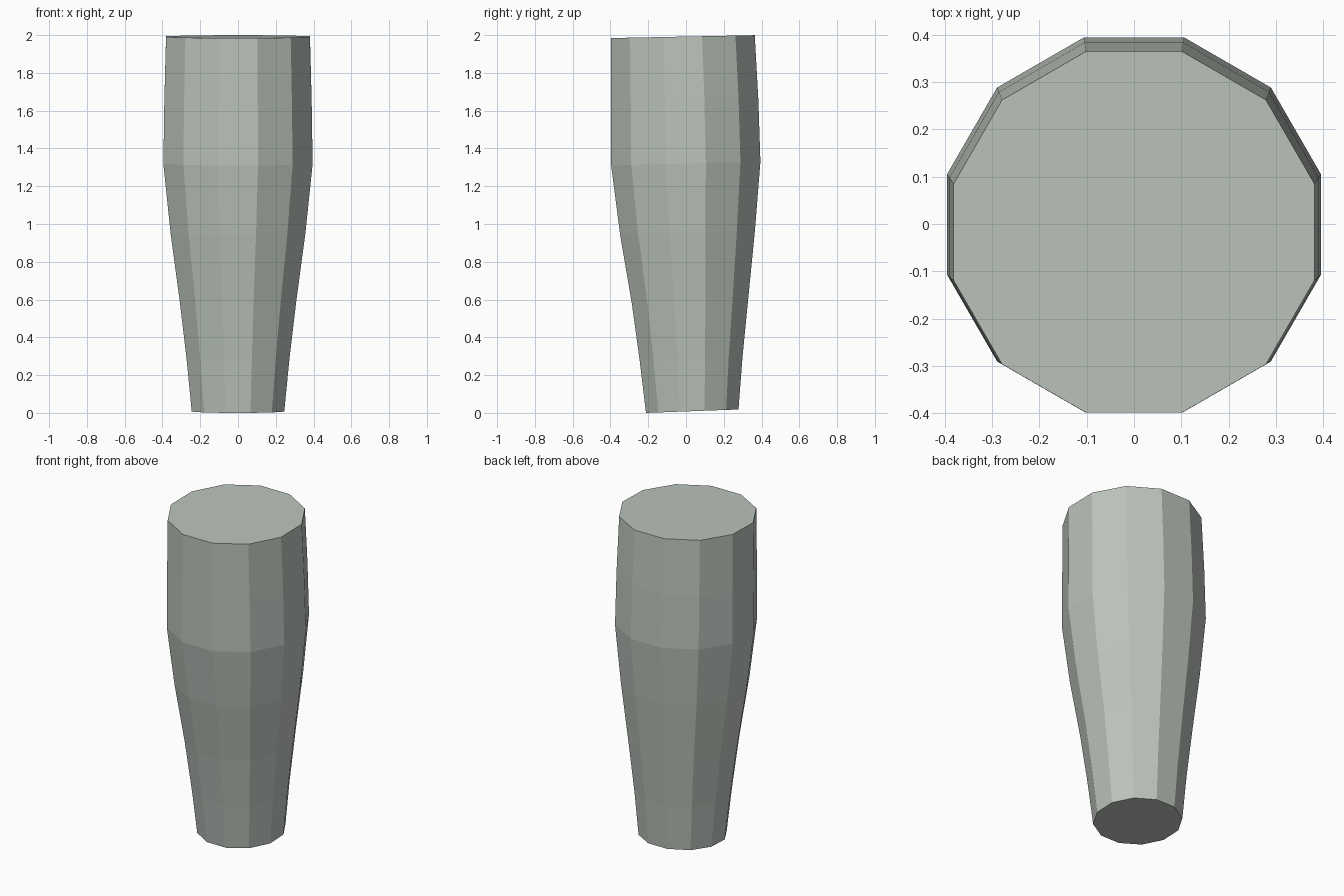
import bpy, bmesh, math

if "Cube" in bpy.data.objects:
    bpy.data.objects.remove(bpy.data.objects["Cube"])

SIDES = 12
# Rings from bottom to top: half width, centre y, centre z, tilt (rise per unit y)
RINGS = [
    (0.245, 0.033, 0.009, 0.037),
    (0.272, 0.027, 0.285, 0.035),
    (0.308, 0.021, 0.590, 0.033),
    (0.357, 0.008, 0.955, 0.030),
    (0.395, -0.001, 1.320, 0.026),
    (0.390, -0.007, 1.650, 0.023),
    (0.381, -0.017, 1.992, 0.020),
]

grey = bpy.data.materials.new("pale_grey_green")
grey.diffuse_color = (0.50, 0.55, 0.50, 1)
grey.use_nodes = True
grey.node_tree.nodes["Principled BSDF"].inputs["Base Color"].default_value = grey.diffuse_color

# Tapered faceted column, closed at both ends
bm = bmesh.new()
loops = []
for half, cy, cz, tilt in RINGS:
    radius = half / math.cos(math.pi / SIDES)
    loop = []
    for i in range(SIDES):
        a = (i + 0.5) * 2 * math.pi / SIDES
        y = radius * math.sin(a)
        loop.append(bm.verts.new((radius * math.cos(a), cy + y, cz + tilt * y)))
    loops.append(loop)

for low, high in zip(loops, loops[1:]):
    for i in range(SIDES):
        j = (i + 1) % SIDES
        bm.faces.new((low[i], low[j], high[j], high[i]))
bm.faces.new(loops[0][::-1])
bm.faces.new(loops[-1])

mesh = bpy.data.meshes.new("tapered_column")
bm.to_mesh(mesh)
bm.free()
mesh.materials.append(grey)
column = bpy.data.objects.new("tapered_column", mesh)
bpy.context.collection.objects.link(column)
